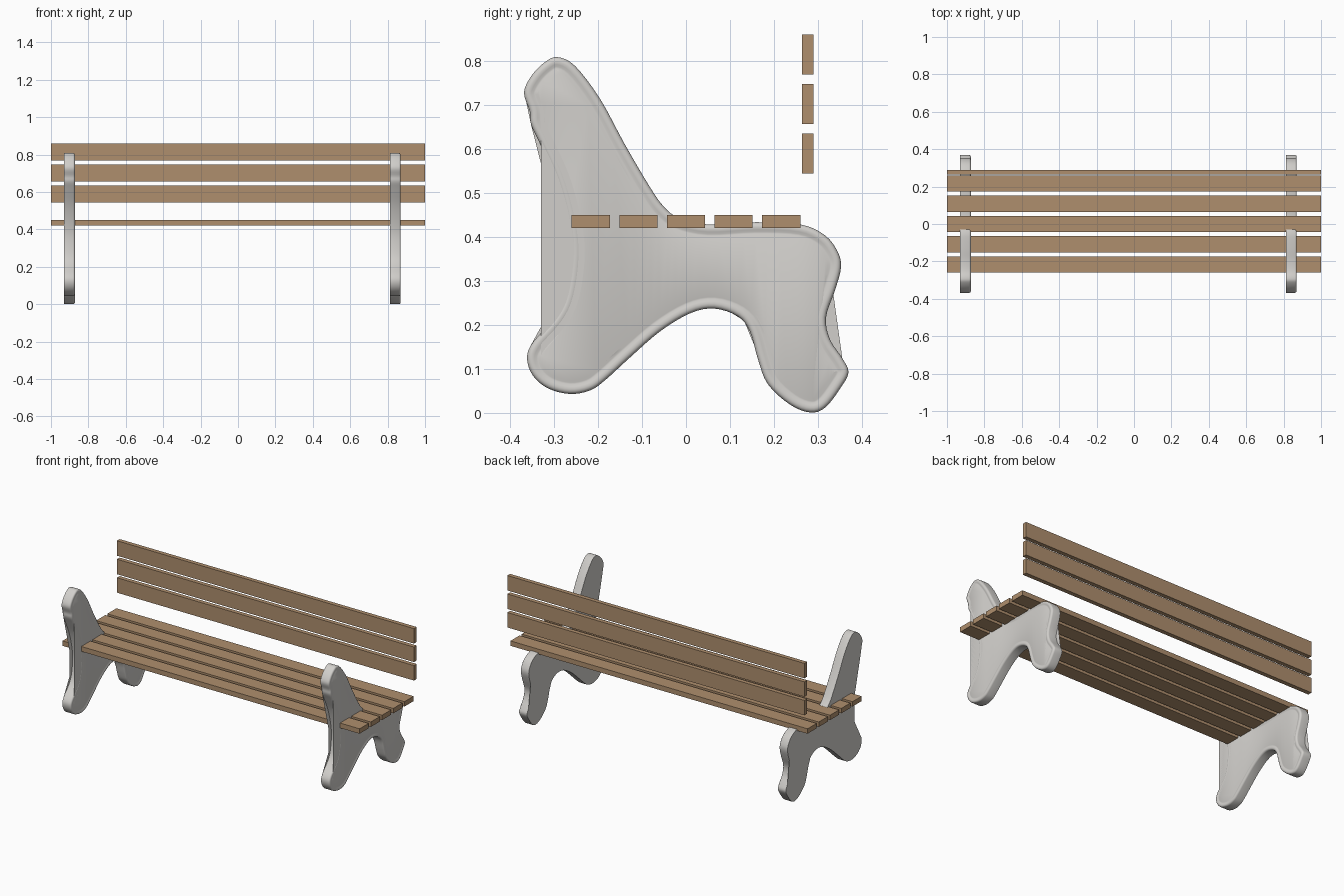
import bpy, bmesh
from mathutils import Vector
from mathutils.geometry import interpolate_bezier

if "Cube" in bpy.data.objects:
    bpy.data.objects.remove(bpy.data.objects["Cube"])


def material(name, rgb):
    m = bpy.data.materials.new(name)
    m.diffuse_color = (*rgb, 1)
    m.use_nodes = True
    m.node_tree.nodes["Principled BSDF"].inputs["Base Color"].default_value = m.diffuse_color
    return m


WOOD = material("brown wood", (0.43, 0.275, 0.155))
STONE = material("pale concrete", (0.64, 0.625, 0.60))

# Outline of the end support (y, z), clockwise from the top
OUTLINE = [
    (-.292, .808), (-.252, .788), (-.195, .713), (-.139, .61), (-.082, .513), (-.05, .468),
    (-.015, .442), (.05, .428), (.157, .433), (.26, .428), (.316, .403), (.345, .365),
    (.352, .33), (.339, .28), (.318, .217), (.327, .167), (.355, .124), (.369, .092),
    (.35, .055), (.316, .012), (.282, .001), (.236, .019), (.186, .065), (.164, .12),
    (.145, .185), (.118, .219), (.064, .237), (.009, .226), (-.059, .185), (-.127, .126),
    (-.184, .074), (-.218, .051), (-.264, .043), (-.314, .056), (-.348, .085), (-.361, .124),
    (-.348, .16), (-.298, .217), (-.273, .27), (-.261, .36), (-.27, .44), (-.295, .53),
    (-.332, .612), (-.352, .655), (-.355, .685), (-.368, .728), (-.35, .767), (-.32, .797)]


def smooth_loop(pts, steps=4):
    """Closed smooth curve through the points."""
    pts = [Vector((0, y, z)) for y, z in pts]
    n, out = len(pts), []
    for i in range(n):
        a, b, c, d = (pts[(i + k) % n] for k in (-1, 0, 1, 2))
        out += interpolate_bezier(b, b + (c - a) / 6, c - (d - b) / 6, c, steps + 1)[:-1]
    return out


def support(name, x0, x1):
    """Thick plate with a rounded rim on its +x face and a shallow groove inside it."""
    loop = smooth_loop(OUTLINE)
    n = len(loop)
    normals = []
    for i in range(n):
        t = loop[(i + 1) % n] - loop[i - 1]
        normals.append(Vector((0, t.z, -t.y)).normalized())   # inward
    rings = [(x0, 0), (x1 - .010, 0), (x1 - .004, .002), (x1 - .001, .006), (x1, .011),
             (x1 - .001, .017), (x1 - .003, .022), (x1 - .003, .026), (x1 - .001, .031)]
    inward = Vector((0, -.1, .35)) - loop[0]
    sign = 1 if normals[0].dot(inward) > 0 else -1
    bm = bmesh.new()
    vs = [[bm.verts.new(p + nn * sign * d + Vector((x, 0, 0)))
           for p, nn in zip(loop, normals)] for x, d in rings]
    for a, b in zip(vs, vs[1:]):
        for i in range(n):
            j = (i + 1) % n
            bm.faces.new((a[i], a[j], b[j], b[i]))
    caps = [bm.faces.new(vs[0]), bm.faces.new(vs[-1])]
    bmesh.ops.triangulate(bm, faces=caps)
    bmesh.ops.recalc_face_normals(bm, faces=bm.faces)
    me = bpy.data.meshes.new(name)
    bm.to_mesh(me)
    bm.free()
    me.materials.append(STONE)
    ob = bpy.data.objects.new(name, me)
    bpy.context.collection.objects.link(ob)
    bpy.ops.object.select_all(action='DESELECT')
    ob.select_set(True)
    bpy.context.view_layer.objects.active = ob
    bpy.ops.object.shade_smooth_by_angle(angle=0.7)


def slat(name, y, z, dy, dz):
    bpy.ops.mesh.primitive_cube_add(size=1, location=(0, y, z))
    ob = bpy.context.object
    ob.name = name
    ob.scale = (2, dy, dz)
    bpy.ops.object.transform_apply(location=False, rotation=False, scale=True)
    ob.data.materials.append(WOOD)


# Two identical end supports, both facing +x
support("left_support", -.93, -.872)
support("right_support", .812, .87)

# Seat slats
for i in range(5):
    slat(f"seat_slat_{i + 1}", (i - 2) * .108, .435, .087, .03)

# Backrest slats
for i in range(3):
    slat(f"back_slat_{i + 1}", .277, .589 + i * .1125, .026, .091)
